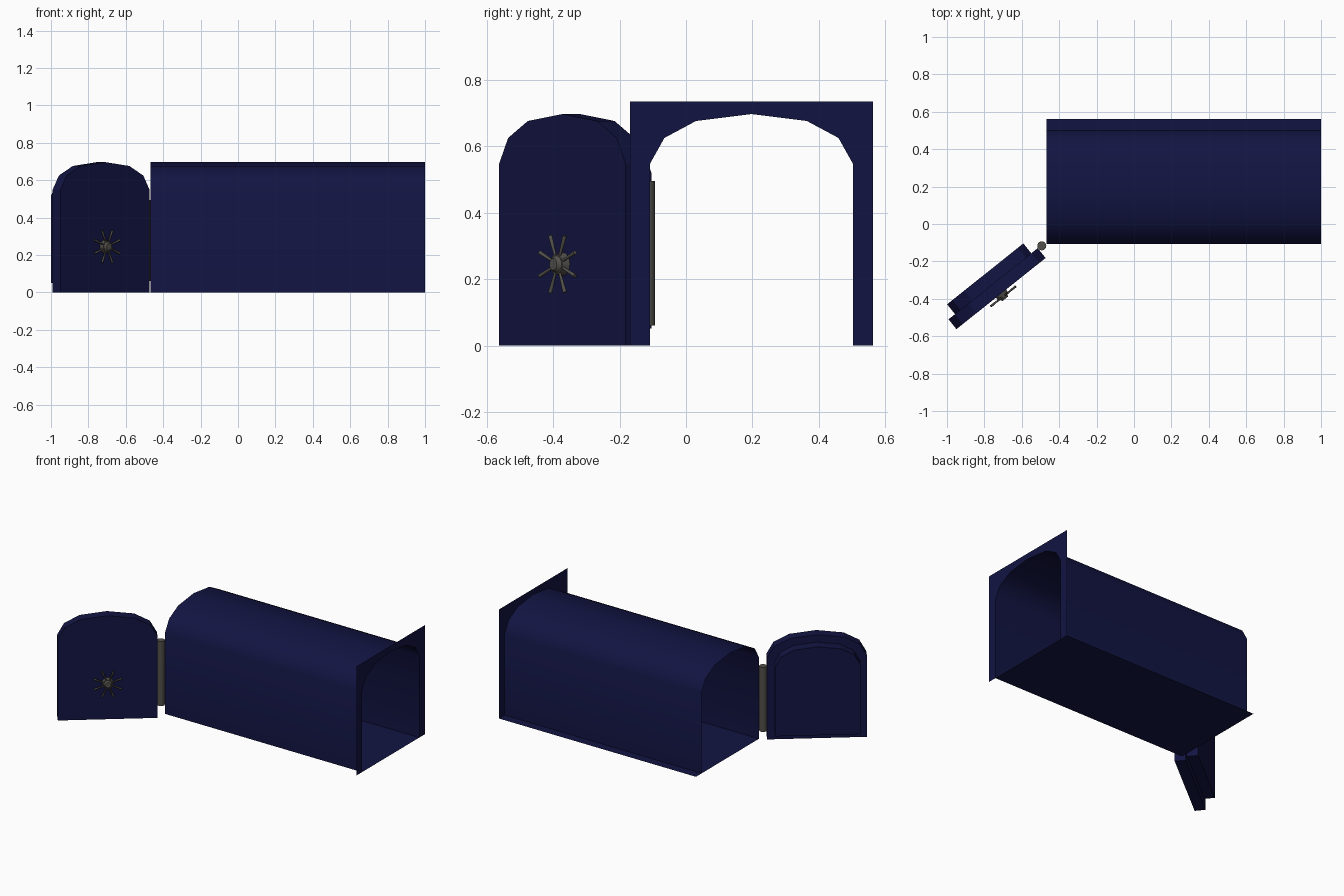
import bpy, bmesh, math
from mathutils import Matrix, Vector

if "Cube" in bpy.data.objects:
    bpy.data.objects.remove(bpy.data.objects["Cube"])


def material(name, rgb):
    m = bpy.data.materials.new(name)
    m.diffuse_color = (*rgb, 1)
    m.use_nodes = True
    m.node_tree.nodes["Principled BSDF"].inputs["Base Color"].default_value = m.diffuse_color
    return m


navy = material("navy", (0.006, 0.007, 0.055))
metal = material("dark_metal", (0.085, 0.08, 0.07))

# Shared arch: half outline from the foot to the crown, mirrored
half = [(0.305, 0), (0.305, 0.548), (0.262, 0.625), (0.167, 0.676)]
ARCH = [(-u, z) for u, z in half] + [(0, 0.697)] + half[::-1]
MID_Y, X0, X1 = 0.197, -0.468, 1.0


def finish(bm, name, mat, matrix=Matrix(), smooth=None):
    me = bpy.data.meshes.new(name)
    bm.to_mesh(me)
    bm.free()
    me.materials.append(mat)
    ob = bpy.data.objects.new(name, me)
    bpy.context.collection.objects.link(ob)
    ob.matrix_world = matrix
    if smooth:
        bpy.ops.object.select_all(action='DESELECT')
        ob.select_set(True)
        bpy.context.view_layer.objects.active = ob
        bpy.ops.object.shade_smooth_by_angle(angle=math.radians(smooth))
    return ob


def face(bm, pts):
    return bm.faces.new([bm.verts.new(p) for p in pts])


# Arched tunnel shell, open at both ends
bm = bmesh.new()
rings = [[bm.verts.new((x, MID_Y + u, z)) for u, z in ARCH] for x in (X0, X1)]
for i in range(len(ARCH) - 1):
    bm.faces.new((rings[0][i], rings[1][i], rings[1][i + 1], rings[0][i + 1]))
bmesh.ops.recalc_face_normals(bm, faces=bm.faces)
if bm.faces[:] and max(bm.faces, key=lambda f: f.calc_center_median().z).normal.z < 0:
    bmesh.ops.reverse_faces(bm, faces=bm.faces)
finish(bm, "tunnel_shell", navy, smooth=40)

# Floor sheet, running past the rear wall
bm = bmesh.new()
face(bm, [(X0, -0.108, 0), (X1, -0.108, 0), (X1, 0.5625, 0), (X0, 0.5625, 0)])
finish(bm, "tunnel_floor", navy)

# Flat end plate around the arch opening
bm = bmesh.new()
outer = [(0.366, 0), (0.366, 0.735), (-0.366, 0.735), (-0.366, 0)]
face(bm, [(X1, MID_Y + u, z) for u, z in outer + ARCH])
finish(bm, "end_plate", navy)

# Open door: outer slab with a smaller inner slab behind it
door = Matrix.Translation((-0.711, -0.372, 0)) @ Matrix.Rotation(math.radians(38.6), 4, 'Z')


def slab(name, scale, y0, y1):
    bm = bmesh.new()
    f = face(bm, [(u * scale, y0, 0.35 + (z - 0.35) * scale) for u, z in ARCH])
    ext = bmesh.ops.extrude_face_region(bm, geom=[f], use_keep_orig=True)
    bmesh.ops.translate(bm, vec=(0, y1 - y0, 0),
                        verts=[v for v in ext["geom"] if isinstance(v, bmesh.types.BMVert)])
    bmesh.ops.recalc_face_normals(bm, faces=bm.faces)
    finish(bm, name, navy, door)


slab("door_outer_panel", 1.0, 0, 0.0675)
slab("door_inner_panel", 0.855, 0.0675, 0.135)


def cone(bm, r1, r2, depth, matrix, sides):
    bmesh.ops.create_cone(bm, cap_ends=True, segments=sides, radius1=r1,
                          radius2=r2, depth=depth, matrix=matrix)


# Hinge post
bm = bmesh.new()
cone(bm, 0.024, 0.024, 0.435, Matrix.Translation((-0.493, -0.117, 0.2775)), 24)
finish(bm, "hinge_post", metal, smooth=40)

# Hand wheel: stepped hub with eight radial handles
wheel = door @ Matrix.Translation((0, 0, 0.245)) @ Matrix.Rotation(math.radians(90), 4, 'X')
bm = bmesh.new()
cone(bm, 0.036, 0.030, 0.024, Matrix.Translation((0, 0, 0.012)), 16)
cone(bm, 0.026, 0.018, 0.012, Matrix.Translation((0, 0, 0.030)), 16)
finish(bm, "wheel_hub", metal, wheel, smooth=30)

bm = bmesh.new()
for i in range(8):
    a = math.radians(22.5 + 45 * i)
    d = Vector((math.cos(a), math.sin(a), 0))
    rot = d.to_track_quat('Z', 'Y').to_matrix().to_4x4()
    cone(bm, 0.004, 0.0065, 0.07, Matrix.Translation(d * 0.057 + Vector((0, 0, 0.019))) @ rot, 8)
finish(bm, "wheel_handles", metal, wheel, smooth=50)
